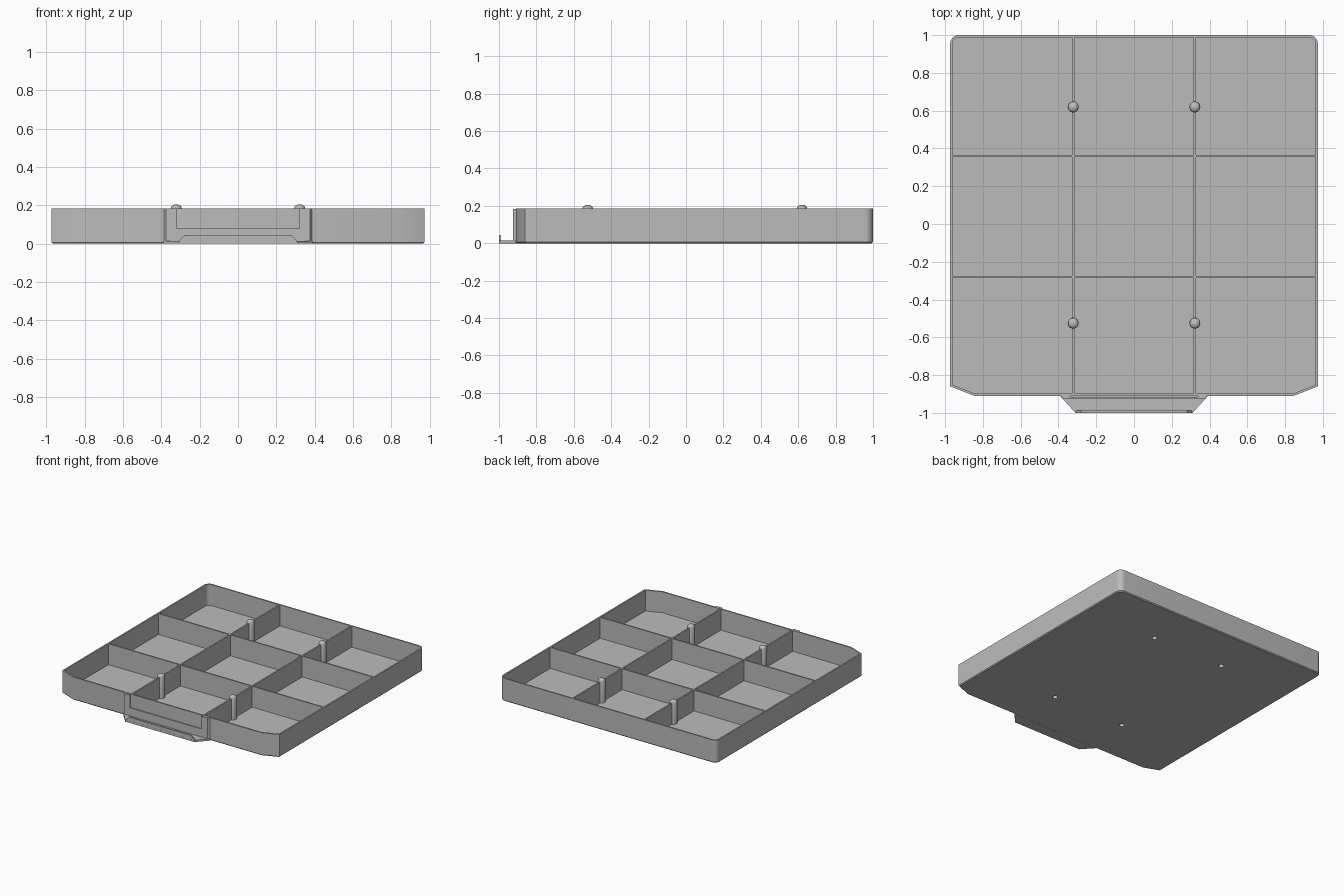
import bpy, bmesh, math

if "Cube" in bpy.data.objects:
    bpy.data.objects.remove(bpy.data.objects["Cube"], do_unlink=True)

grey = bpy.data.materials.new("light_grey")
grey.use_nodes = True
grey.diffuse_color = (0.5, 0.5, 0.5, 1)
grey.node_tree.nodes["Principled BSDF"].inputs["Base Color"].default_value = (0.5, 0.5, 0.5, 1)

TOP, FLOOR, WALL = 0.185, 0.015, 0.012
HALF_X, BACK, FRONT = 0.973, 1.0, -0.91
DIV_X, DIV_Y = 0.322, (0.36, -0.28)
PEG_Y = (-0.525, 0.62)
HOLE_R, PEG_R = 0.02, 0.029


def finish(bm, name):
    bmesh.ops.recalc_face_normals(bm, faces=bm.faces)
    mesh = bpy.data.meshes.new(name)
    bm.to_mesh(mesh)
    bm.free()
    mesh.materials.append(grey)
    obj = bpy.data.objects.new(name, mesh)
    bpy.context.collection.objects.link(obj)
    return obj


def smooth(obj):
    bpy.ops.object.select_all(action='DESELECT')
    obj.select_set(True)
    bpy.context.view_layer.objects.active = obj
    bpy.ops.object.shade_smooth_by_angle(angle=math.radians(30))


def bridge(bm, a, b):
    n = len(a)
    for i in range(n):
        j = (i + 1) % n
        bm.faces.new((a[i], a[j], b[j], b[i]))


def loop_edges(bm, verts):
    n = len(verts)
    edges = []
    for i in range(n):
        pair = (verts[i], verts[(i + 1) % n])
        edges.append(bm.edges.get(pair) or bm.edges.new(pair))
    return edges


def ring(bm, pts, z):
    return [bm.verts.new((x, y, z)) for x, y in pts]


def circle(cx, cy, r, n=24):
    return [(cx + r * math.cos(2 * math.pi * i / n),
             cy + r * math.sin(2 * math.pi * i / n)) for i in range(n)]


def prism(name, pts, z0, z1):
    bm = bmesh.new()
    low, high = ring(bm, pts, z0), ring(bm, pts, z1)
    bridge(bm, low, high)
    bm.faces.new(low)
    bm.faces.new(high)
    return finish(bm, name)


def box(name, x0, x1, y0, y1, z0, z1):
    return prism(name, [(x0, y0), (x1, y0), (x1, y1), (x0, y1)], z0, z1)


# Tray outline: cut front corners, rounded back corners, inset by d
def outline(d):
    r = 0.045
    half = [(0.845 - 0.19 * d, FRONT + d), (HALF_X - d, -0.86 + 0.69 * d)]
    for i in range(9):
        a = math.pi / 2 * i / 8
        half.append((HALF_X - r + (r - d) * math.cos(a), BACK - r + (r - d) * math.sin(a)))
    return half + [(-x, y) for x, y in reversed(half)]


# Tray shell with floor, walls and peg holes
bm = bmesh.new()
section = [(0.007, 0), (0, 0.007), (0, TOP), (WALL, TOP), (WALL, FLOOR)]
loops = [ring(bm, outline(d), z) for d, z in section]
for a, b in zip(loops, loops[1:]):
    bridge(bm, a, b)
for loop, z in ((loops[0], 0), (loops[-1], FLOOR)):
    edges = loop_edges(bm, loop)
    for sx in (-1, 1):
        for y in PEG_Y:
            edges += loop_edges(bm, ring(bm, circle(sx * DIV_X, y, HOLE_R), z))
    bmesh.ops.triangle_fill(bm, use_beauty=True, use_dissolve=False, edges=edges)
smooth(finish(bm, "tray"))

# Cross dividers
t = 0.006
for i, y in enumerate(DIV_Y):
    box(f"cross_divider_{i + 1}", -HALF_X + 0.005, HALF_X - 0.005,
        y - t, y + t, FLOOR - 0.003, TOP - 0.001)

# Long dividers, broken at the pegs, and the hollow domed pegs
gap = PEG_R - 0.004
spans = [(FRONT + 0.005, PEG_Y[0] - gap), (PEG_Y[0] + gap, PEG_Y[1] - gap),
         (PEG_Y[1] + gap, BACK - 0.005)]
peg_profile = [(HOLE_R, 0.1), (HOLE_R, 0), (PEG_R, 0.01), (PEG_R, TOP),
               (0.025, 0.195), (0.016, 0.202), (0.007, 0.205)]
for side, sx in (("right", -1), ("left", 1)):
    x = sx * DIV_X
    for i, (y0, y1) in enumerate(spans):
        box(f"{side}_long_divider_{i + 1}", x - t, x + t, y0, y1, FLOOR - 0.003, TOP - 0.001)
    for place, y in zip(("front", "back"), PEG_Y):
        bm = bmesh.new()
        rings = [ring(bm, circle(x, y, r), z) for r, z in peg_profile]
        for a, b in zip(rings, rings[1:]):
            bridge(bm, a, b)
        bm.faces.new(rings[0])
        bm.faces.new(rings[-1])
        smooth(finish(bm, f"{place}_{side}_peg"))

# Label holder: two slotted posts and a lower bar
for side, sx in (("right", -1), ("left", 1)):
    post = [(0.39, -0.905), (0.375, -0.925), (0.32, -0.925),
            (0.32, -0.917), (0.34, -0.917), (0.34, -0.905)]
    prism(f"{side}_label_post", [(sx * px, py) for px, py in post], 0.012, TOP - 0.001)
box("label_bar", -0.32, 0.32, -0.925, -0.917, 0.012, 0.08)

# Pull tab with an upturned, tapered lip
prism("pull_tab", [(-0.39, -0.904), (-0.39, -0.912), (-0.31, -1.0),
                   (0.31, -1.0), (0.39, -0.912), (0.39, -0.904)], 0, FLOOR)
bm = bmesh.new()
lip = [(-0.308, 0.014), (0.308, 0.014), (0.28, 0.045), (-0.28, 0.045)]
faces = [[bm.verts.new((x, y, z)) for x, z in lip] for y in (-0.9995, -0.988)]
bridge(bm, *faces)
for f in faces:
    bm.faces.new(f)
finish(bm, "pull_lip")
